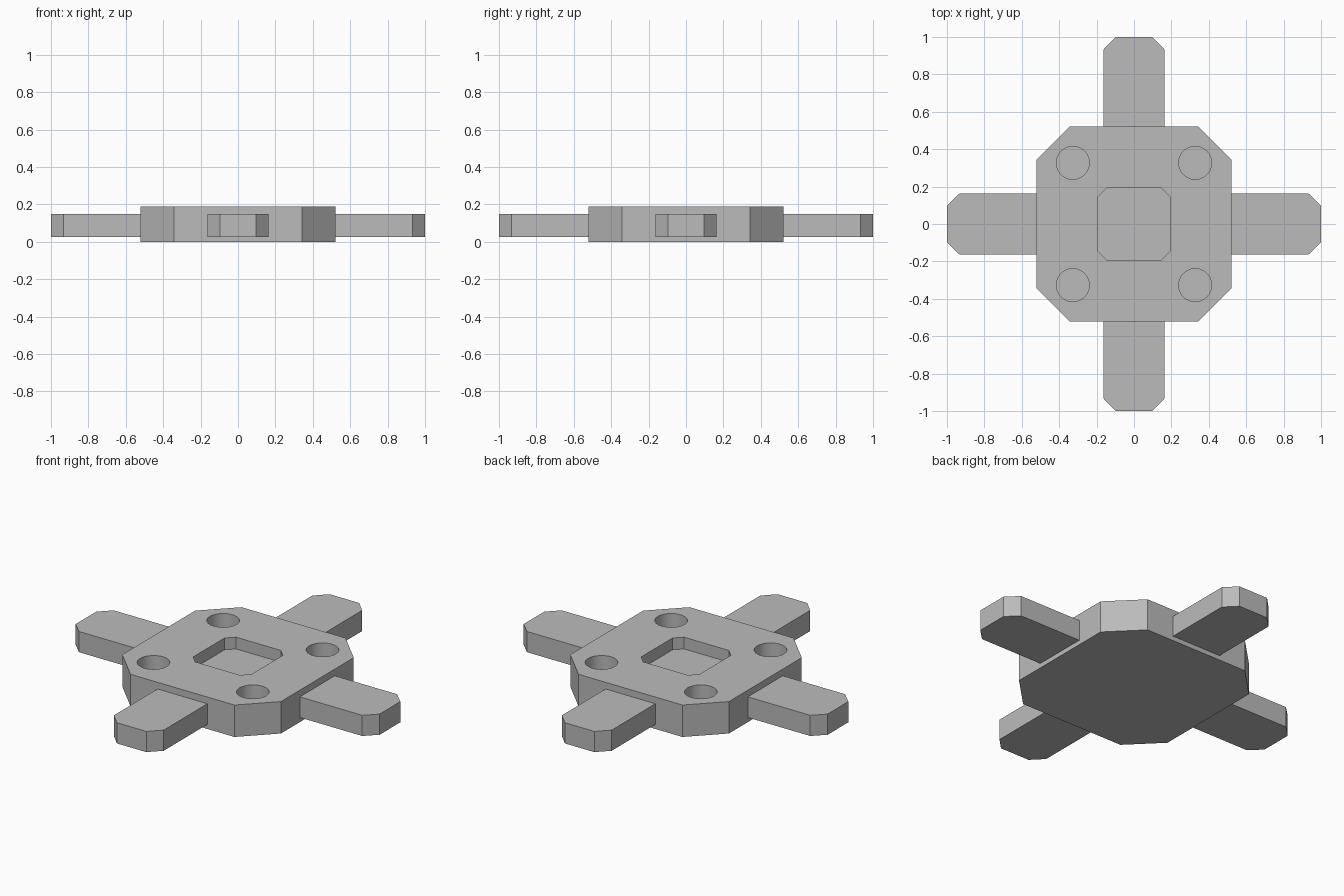
import bpy, bmesh, math
from mathutils import Matrix

cube = bpy.data.objects.get("Cube")
if cube:
    bpy.data.objects.remove(cube, do_unlink=True)

grey = bpy.data.materials.new("plain_grey")
grey.use_nodes = True
colour = (0.5, 0.5, 0.5, 1)
grey.diffuse_color = colour
grey.node_tree.nodes["Principled BSDF"].inputs["Base Color"].default_value = colour


def prism(name, outline, z0, z1):
    """Extrude a counter-clockwise outline from z0 up to z1."""
    bm = bmesh.new()
    base = bm.faces.new([bm.verts.new((x, y, z0)) for x, y in outline])
    top = bmesh.ops.extrude_face_region(bm, geom=[base])["geom"]
    verts = [g for g in top if isinstance(g, bmesh.types.BMVert)]
    bmesh.ops.translate(bm, verts=verts, vec=(0, 0, z1 - z0))
    bmesh.ops.recalc_face_normals(bm, faces=bm.faces)
    mesh = bpy.data.meshes.new(name)
    bm.to_mesh(mesh)
    bm.free()
    mesh.materials.append(grey)
    obj = bpy.data.objects.new(name, mesh)
    bpy.context.collection.objects.link(obj)
    return obj


def chamfered_square(half, cut):
    inner = half - cut
    return [(inner, -half), (half, -inner), (half, inner), (inner, half),
            (-inner, half), (-half, inner), (-half, -inner), (-inner, -half)]


def circle(cx, cy, radius, sides=48):
    angles = [math.tau * i / sides for i in range(sides)]
    return [(cx + radius * math.cos(a), cy + radius * math.sin(a)) for a in angles]


def carve(target, cutter):
    cutter.hide_render = True
    mod = target.modifiers.new("carve", "BOOLEAN")
    mod.operation = "DIFFERENCE"
    mod.solver = "EXACT"
    mod.object = cutter
    bpy.context.view_layer.objects.active = target
    bpy.ops.object.modifier_apply(modifier=mod.name)
    bpy.data.objects.remove(cutter, do_unlink=True)


# Central plate with a shallow pocket and four round blind holes
HEIGHT = 0.19
plate = prism("central_plate", chamfered_square(0.522, 0.18), 0, HEIGHT)
carve(plate, prism("pocket_cutter", chamfered_square(0.192, 0.045), HEIGHT - 0.07, 0.3))
for sx in (-1, 1):
    for sy in (-1, 1):
        hole = circle(sx * 0.327, sy * 0.327, 0.088)
        carve(plate, prism("hole_cutter", hole, HEIGHT - 0.13, 0.3))

# Four arms with clipped corners
arm_outline = [(0.5, -0.164), (0.932, -0.164), (1, -0.097),
               (1, 0.097), (0.932, 0.164), (0.5, 0.164)]
for i, side in enumerate(("left", "back", "right", "front")):
    arm = prism(side + "_arm", arm_outline, 0.027, 0.15)
    arm.data.transform(Matrix.Rotation(i * math.pi / 2, 4, "Z"))

# Smooth hole walls, crisp edges elsewhere
bpy.ops.object.select_all(action="DESELECT")
plate.select_set(True)
bpy.context.view_layer.objects.active = plate
bpy.ops.object.shade_smooth_by_angle(angle=math.radians(30))
